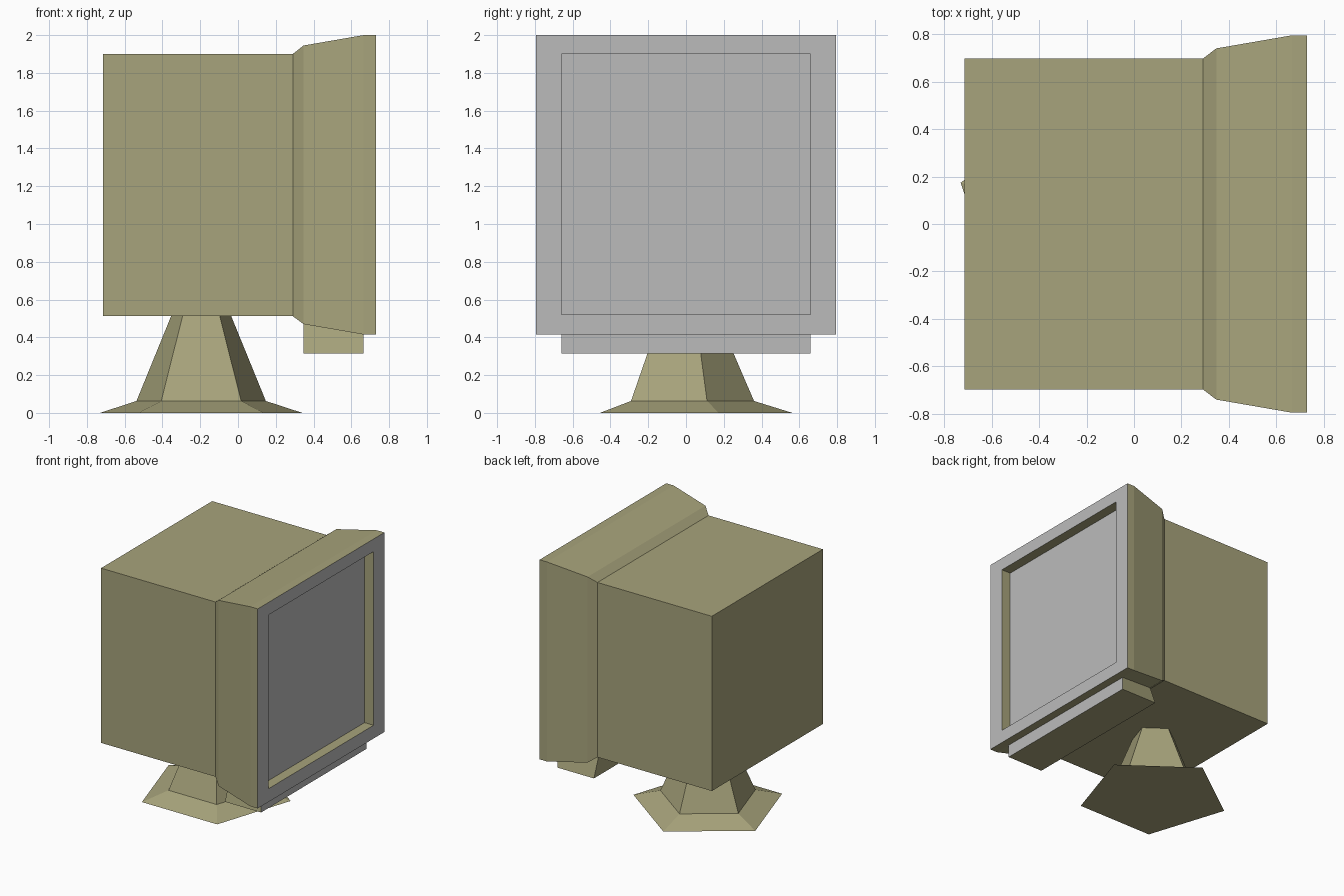
import bpy, bmesh, math

if "Cube" in bpy.data.objects:
    bpy.data.objects.remove(bpy.data.objects["Cube"])

def material(name, rgb):
    m = bpy.data.materials.new(name)
    m.diffuse_color = (*rgb, 1)
    m.use_nodes = True
    m.node_tree.nodes["Principled BSDF"].inputs["Base Color"].default_value = m.diffuse_color
    return m

OLIVE = material("olive plastic", (0.39, 0.37, 0.20))
GREY = material("grey screen", (0.50, 0.50, 0.50))

def loft(name, rings, close=True, grey_front=False):
    """Skin a stack of rings; optionally grey every face pointing to +x."""
    bm = bmesh.new()
    loops = [[bm.verts.new(p) for p in ring] for ring in rings]
    for a, b in zip(loops, loops[1:]):
        n = len(a)
        for i in range(n):
            j = (i + 1) % n
            bm.faces.new((a[i], a[j], b[j], b[i]))
    if close:
        bm.faces.new(loops[0])
        bm.faces.new(loops[-1])
    bmesh.ops.recalc_face_normals(bm, faces=bm.faces)
    bm.normal_update()
    if grey_front:
        for f in bm.faces:
            f.material_index = 1 if f.normal.x > 0.9 else 0
    me = bpy.data.meshes.new(name)
    bm.to_mesh(me)
    bm.free()
    me.materials.append(OLIVE)
    me.materials.append(GREY)
    ob = bpy.data.objects.new(name, me)
    bpy.context.collection.objects.link(ob)
    return ob

def rect(x, hy, z0, z1):
    return [(x, -hy, z0), (x, hy, z0), (x, hy, z1), (x, -hy, z1)]

def pentagon(r, z):
    angles = [math.radians(90 + 72 * i) for i in range(5)]
    return [(-0.195 + r * math.cos(a), r * math.sin(a), z) for a in angles]

# Case with flared bezel, ending in a recessed screen
loft("monitor_case", [
    rect(-0.715, 0.697, 0.512, 1.90),
    rect(0.29, 0.697, 0.512, 1.90),
    rect(0.347, 0.74, 0.47, 1.945),
    rect(0.665, 0.795, 0.415, 2.0),
    rect(0.73, 0.795, 0.415, 2.0),
    rect(0.73, 0.66, 0.52, 1.90),
    rect(0.65, 0.66, 0.52, 1.90),
], grey_front=True)

# Control lip under the bezel, narrowing at its upper back edge
loft("control_lip", [
    [(0.347, -0.66, 0.314), (0.347, 0.66, 0.314), (0.347, 0.60, 0.47), (0.347, -0.60, 0.47)],
    rect(0.665, 0.66, 0.314, 0.415),
], grey_front=True)

# Five-sided foot and tapering neck
loft("stand", [
    pentagon(0.563, 0.0),
    pentagon(0.36, 0.063),
    pentagon(0.167, 0.513),
])
